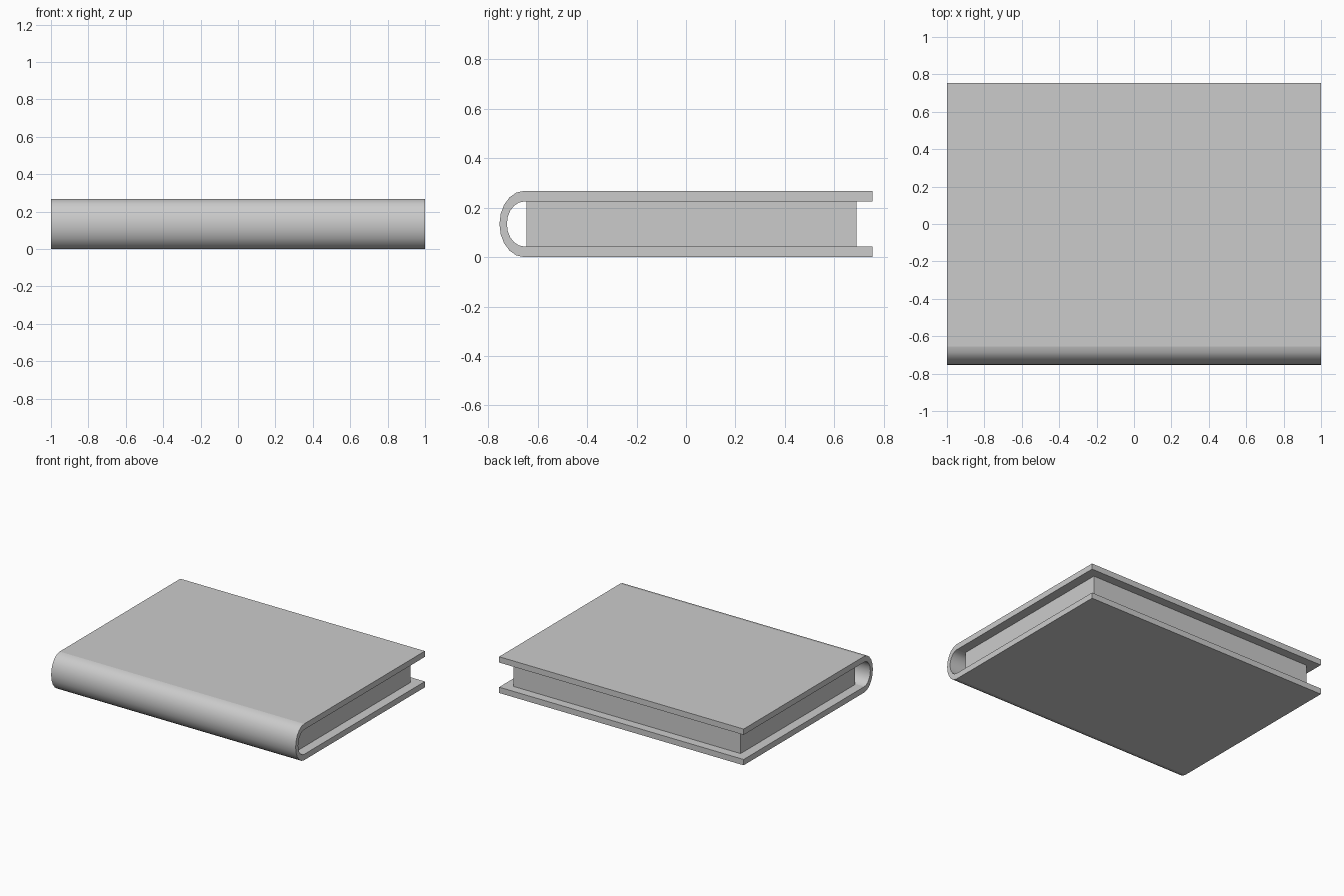
import bpy
import bmesh
from math import sin, cos, pi, radians

cube = bpy.data.objects.get("Cube")
if cube:
    bpy.data.objects.remove(cube, do_unlink=True)

HALF_X, BACK, HEIGHT, BOARD = 1.0, 0.755, 0.268, 0.043
HINGE = -0.655   # where the flat boards meet the rounded spine
MID = HEIGHT / 2
STEPS = 10

grey = bpy.data.materials.new("light grey")
grey.use_nodes = True
colour = (0.6, 0.6, 0.6, 1)
grey.diffuse_color = colour
grey.node_tree.nodes["Principled BSDF"].inputs["Base Color"].default_value = colour


def finish(name, bm):
    bmesh.ops.recalc_face_normals(bm, faces=bm.faces)
    mesh = bpy.data.meshes.new(name)
    bm.to_mesh(mesh)
    bm.free()
    mesh.materials.append(grey)
    obj = bpy.data.objects.new(name, mesh)
    bpy.context.collection.objects.link(obj)
    return obj


def wrap(radius_y, radius_z):
    """Profile running along the top board, round the spine and back."""
    arc = [(HINGE - radius_y * sin(pi * i / STEPS),
            MID + radius_z * cos(pi * i / STEPS)) for i in range(STEPS + 1)]
    return [(BACK, MID + radius_z)] + arc + [(BACK, MID - radius_z)]


# Cover: two boards joined by a rounded spine, as one bent sheet
bm = bmesh.new()
outer = wrap(0.1, MID)
inner = wrap(0.07, MID - BOARD)
rings = []
for pair in zip(outer, inner):
    (yo, zo), (yi, zi) = pair
    rings.append([bm.verts.new(p) for p in (
        (-HALF_X, yo, zo), (HALF_X, yo, zo), (HALF_X, yi, zi), (-HALF_X, yi, zi))])
for a, b in zip(rings, rings[1:]):
    for k in range(4):
        n = (k + 1) % 4
        bm.faces.new((a[k], a[n], b[n], b[k]))
bm.faces.new(rings[0])
bm.faces.new(rings[-1])
# Keep the boards flat where they meet the spine
for ring in (rings[1], rings[-2]):
    for k in (0, 2):
        bm.edges.get((ring[k], ring[k + 1])).smooth = False
cover = finish("cover", bm)
bpy.context.view_layer.objects.active = cover
cover.select_set(True)
bpy.ops.object.shade_smooth_by_angle(angle=radians(40))

# Page block, set in from the cover on three sides
bm = bmesh.new()
bmesh.ops.create_cube(bm, size=1)
front, back = -0.645, 0.69
bmesh.ops.scale(bm, vec=(1.86, back - front, HEIGHT - 2 * BOARD), verts=bm.verts)
bmesh.ops.translate(bm, vec=(0, (front + back) / 2, MID), verts=bm.verts)
finish("pages", bm)
